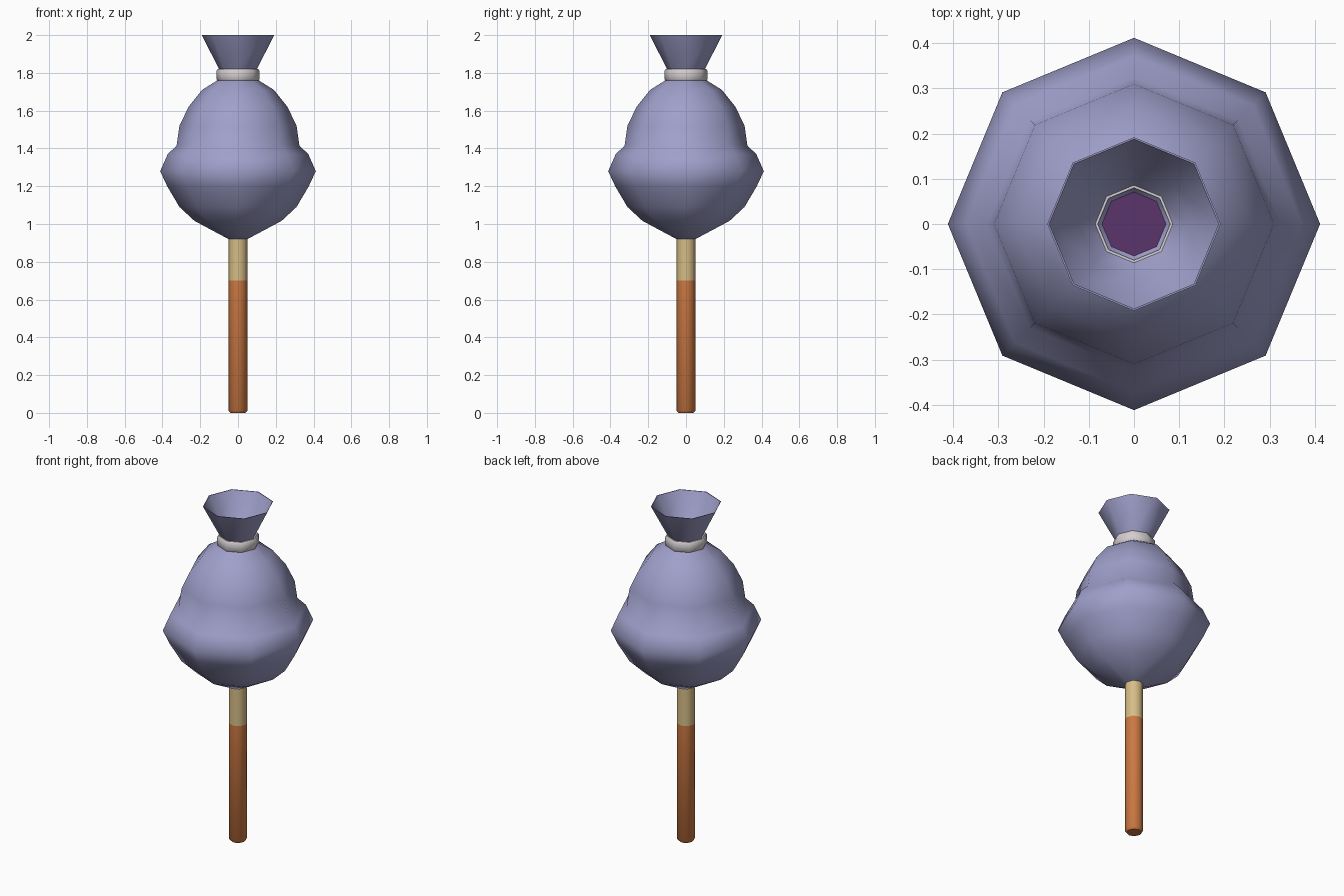
import bpy, bmesh, math

if "Cube" in bpy.data.objects:
    bpy.data.objects.remove(bpy.data.objects["Cube"])

SIDES = 8

def material(name, rgb):
    m = bpy.data.materials.new(name)
    m.diffuse_color = (*rgb, 1)
    m.use_nodes = True
    m.node_tree.nodes["Principled BSDF"].inputs["Base Color"].default_value = m.diffuse_color
    return m

CLOTH = material("dusty lilac cloth", (0.35, 0.35, 0.60))
WRAP = material("pale cord", (0.66, 0.61, 0.63))
WOOD = material("red brown wood", (0.60, 0.19, 0.055))
TAN = material("tan wood", (0.68, 0.51, 0.24))
PURPLE = material("dark purple", (0.105, 0.035, 0.15))

def lathe(name, profile, mat, closed=False, cap_start=False, cap_end=False, angle=40):
    """Revolve (radius, z) points around z with eight sides."""
    bm = bmesh.new()
    rings = [[bm.verts.new((r * math.cos(2 * math.pi * i / SIDES),
                            r * math.sin(2 * math.pi * i / SIDES), z))
              for i in range(SIDES)] for r, z in profile]
    pairs = list(zip(rings, rings[1:]))
    if closed:
        pairs.append((rings[-1], rings[0]))
    for a, b in pairs:
        for i in range(SIDES):
            j = (i + 1) % SIDES
            bm.faces.new((a[i], a[j], b[j], b[i]))
    if cap_start:
        bm.faces.new(rings[0][::-1])
    if cap_end:
        bm.faces.new(rings[-1])
    me = bpy.data.meshes.new(name)
    bm.to_mesh(me)
    bm.free()
    me.materials.append(mat)
    ob = bpy.data.objects.new(name, me)
    bpy.context.collection.objects.link(ob)
    bpy.ops.object.select_all(action='DESELECT')
    ob.select_set(True)
    bpy.context.view_layer.objects.active = ob
    bpy.ops.object.shade_smooth_by_angle(angle=math.radians(angle))
    return ob

# Stick: painted grip and bare upper part
lathe("stick_grip", [(0.04, 0), (0.05, 0.012), (0.05, 0.70)], WOOD, cap_start=True, angle=50)
lathe("stick_top", [(0.05, 0.70), (0.05, 0.93)], TAN, cap_end=True, angle=50)

# Bulging sack body up to the pinched neck
lathe("sack", [(0.05, 0.92), (0.23, 1.016), (0.31, 1.09), (0.375, 1.20),
               (0.412, 1.28), (0.372, 1.37), (0.325, 1.415), (0.31, 1.52),
               (0.262, 1.62), (0.19, 1.71), (0.11, 1.76), (0.075, 1.79)],
      CLOTH, cap_start=True, angle=60)

# Flared open mouth: outer skin, rim and inner skin
lathe("sack_mouth", [(0.075, 1.79), (0.10, 1.82), (0.192, 2.0),
                     (0.188, 2.0), (0.122, 1.865), (0.07, 1.80)], CLOTH, angle=60)

# Dark contents showing at the bottom of the mouth
lathe("contents", [(0.07, 1.797), (0.072, 1.801)], PURPLE, cap_end=True)

# Cord tied around the neck
lathe("neck_band", [(0.08, 1.757), (0.107, 1.757), (0.115, 1.768), (0.115, 1.809),
                    (0.107, 1.82), (0.08, 1.82)], WRAP, closed=True, angle=50)
